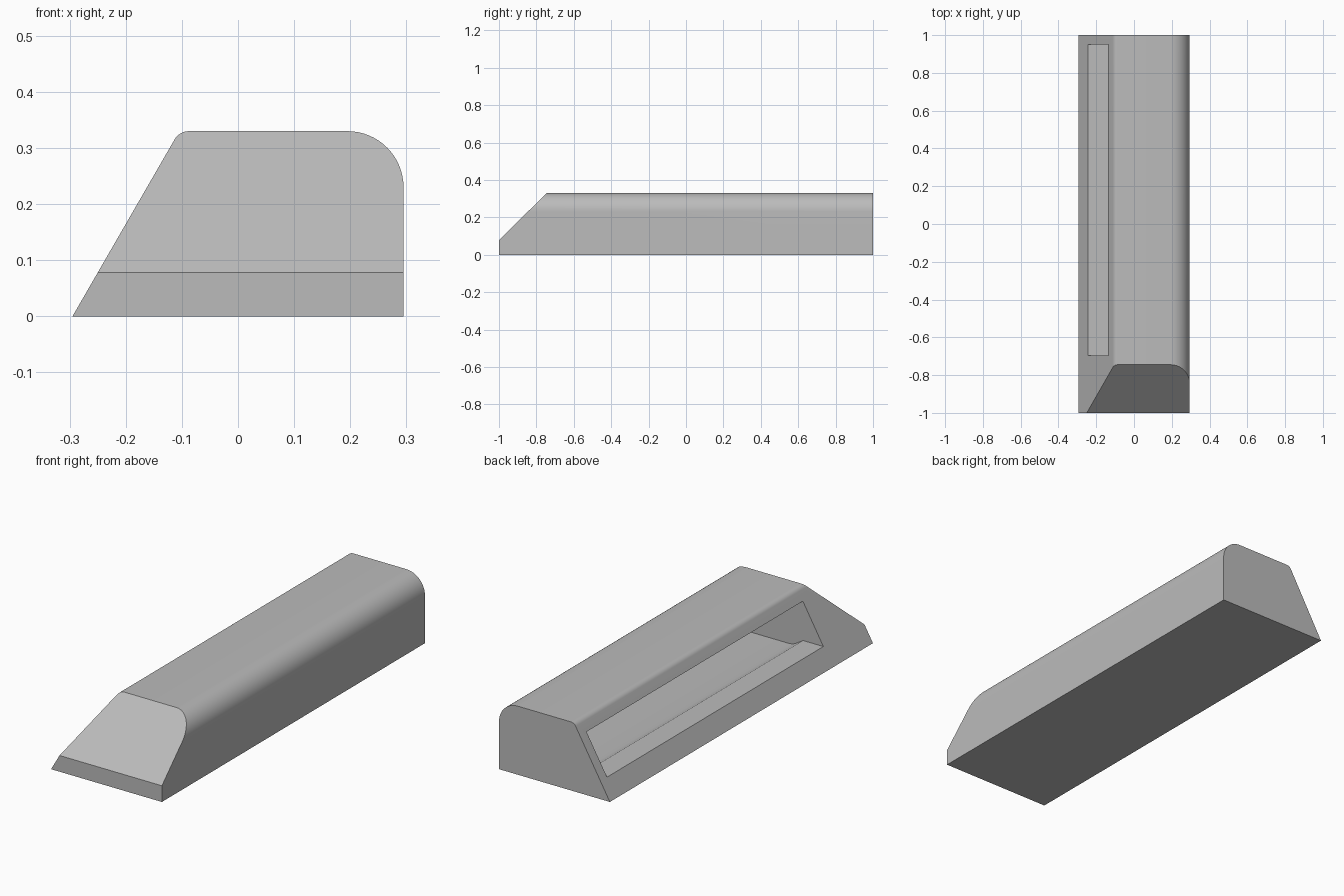
import bpy, bmesh
from math import radians, sin, cos, tan
from mathutils import Vector

cube = bpy.data.objects.get("Cube")
if cube:
    bpy.data.objects.remove(cube, do_unlink=True)

grey = bpy.data.materials.new("plain grey")
grey.use_nodes = True
colour = (0.5, 0.5, 0.5, 1)
grey.diffuse_color = colour
grey.node_tree.nodes["Principled BSDF"].inputs["Base Color"].default_value = colour


def arc(cx, cz, r, start, end, steps=12):
    """Points of an arc in the x-z plane, angles in degrees."""
    angles = [radians(start + (end - start) * i / steps) for i in range(steps + 1)]
    return [(cx + r * cos(a), cz + r * sin(a)) for a in angles]


def extrude_profile(name, profile, y0, y1, nose=None):
    """Prism of an x-z profile along y, optionally trimmed by a plane."""
    bm = bmesh.new()
    face = bm.faces.new([bm.verts.new((x, y0, z)) for x, z in profile])
    new = bmesh.ops.extrude_face_region(bm, geom=[face])["geom"]
    verts = [v for v in new if isinstance(v, bmesh.types.BMVert)]
    bmesh.ops.translate(bm, verts=verts, vec=(0, y1 - y0, 0))
    if nose:
        point, normal = nose
        geom = bm.verts[:] + bm.edges[:] + bm.faces[:]
        cut = bmesh.ops.bisect_plane(bm, geom=geom, plane_co=point,
                                     plane_no=normal, clear_outer=True)
        edges = [e for e in cut["geom_cut"] if isinstance(e, bmesh.types.BMEdge)]
        bmesh.ops.contextual_create(bm, geom=edges)
    bmesh.ops.recalc_face_normals(bm, faces=bm.faces)
    mesh = bpy.data.meshes.new(name)
    bm.to_mesh(mesh)
    bm.free()
    mesh.materials.append(grey)
    obj = bpy.data.objects.new(name, mesh)
    bpy.context.collection.objects.link(obj)
    return obj


# Outer body: one side leaning at 60 degrees, the other with a large round
half, height, big, small = 0.295, 0.33, 0.1, 0.03
apex = -half + height / tan(radians(60))
small_x = apex + small * tan(radians(30))
outline = [(-half, 0), (half, 0)]
outline += arc(half - big, height - big, big, 0, 90, 16)
outline += arc(small_x, height - small, small, 90, 150, 8)
low, high = Vector((0, -1, 0.078)), Vector((0, -0.745, height))
slope = high - low
body = extrude_profile("body", outline, -1, 1,
                       (low, Vector((0, -slope.z, slope.y))))

# Hollow with a raised lip, open through the leaning side
wall, lip, ceiling = 0.053, 0.087, 0.276
inner = half - wall
cavity = [(-0.4, lip), (-0.137, lip), (-0.1, 0.0645), (-0.088, 0.0585),
          (-0.075, 0.0545), (-0.06, wall), (inner, wall)]
cavity += arc(inner - 0.047, ceiling - 0.047, 0.047, 0, 90)
cavity += [(-0.4, ceiling)]
cutter = extrude_profile("hollow_cutter", cavity, -0.695, 0.95)

cut = body.modifiers.new("hollow", 'BOOLEAN')
cut.operation = 'DIFFERENCE'
cut.solver = 'EXACT'
cut.object = cutter
bpy.ops.object.select_all(action='DESELECT')
bpy.context.view_layer.objects.active = body
body.select_set(True)
bpy.ops.object.modifier_apply(modifier=cut.name)
bpy.data.objects.remove(cutter, do_unlink=True)
bpy.ops.object.shade_smooth_by_angle(angle=radians(22))
